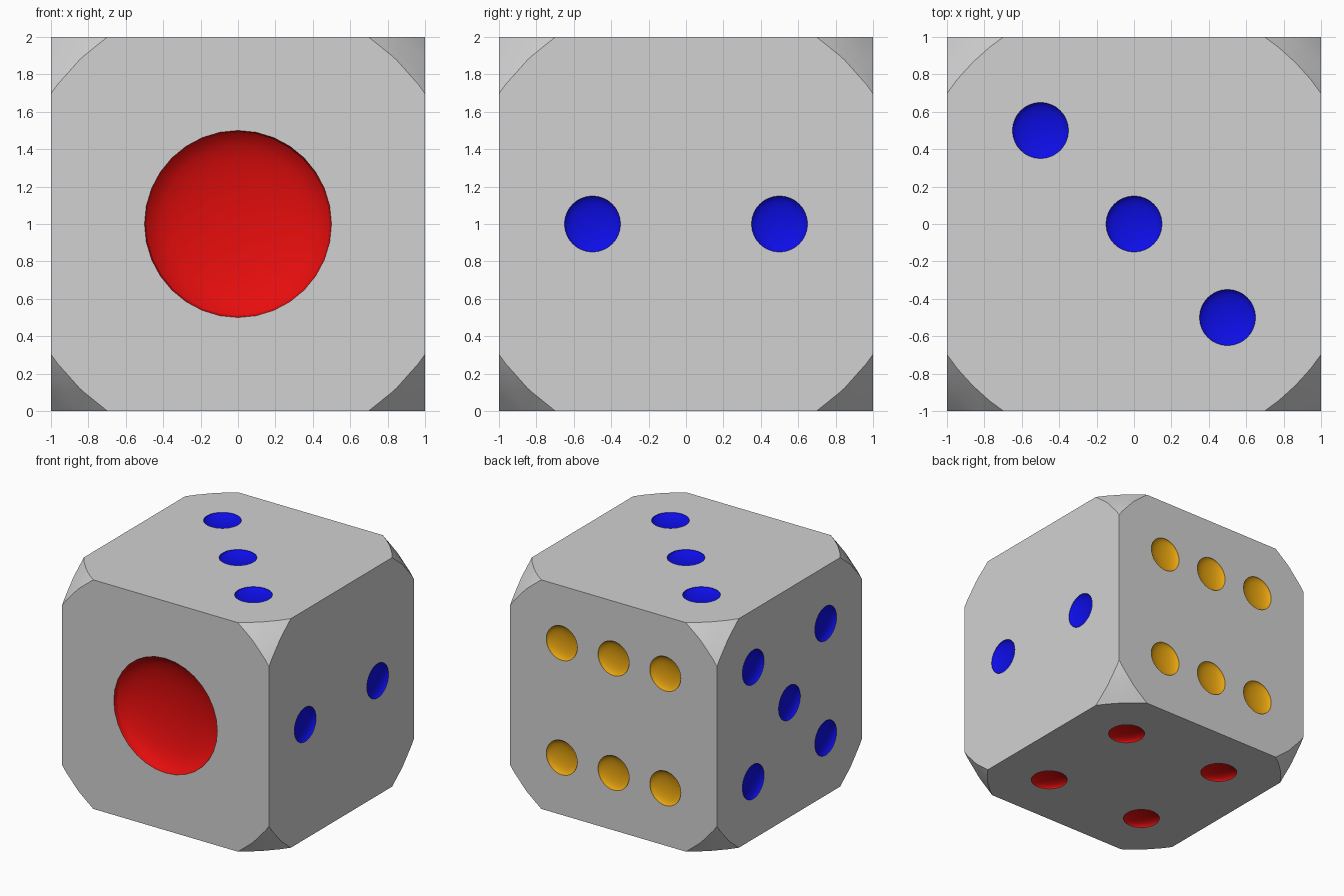
import bpy, bmesh, math
from mathutils import Matrix, Vector

if "Cube" in bpy.data.objects:
    bpy.data.objects.remove(bpy.data.objects["Cube"])


def material(name, rgb):
    m = bpy.data.materials.new(name)
    m.diffuse_color = (*rgb, 1)
    m.use_nodes = True
    m.node_tree.nodes["Principled BSDF"].inputs["Base Color"].default_value = m.diffuse_color
    return m


MATS = [material("body_grey", (0.64, 0.64, 0.64)),
        material("red", (0.8, 0.004, 0.004)),
        material("blue", (0.004, 0.004, 0.8)),
        material("amber", (0.8, 0.37, 0.005))]
RED, BLUE, AMBER = 1, 2, 3
CENTRE = Vector((0, 0, 1))


def make_object(name, bm):
    me = bpy.data.meshes.new(name)
    bm.to_mesh(me)
    bm.free()
    for m in MATS:
        me.materials.append(m)
    ob = bpy.data.objects.new(name, me)
    bpy.context.collection.objects.link(ob)
    return ob


def boolean(target, cutter, operation):
    mod = target.modifiers.new(operation.lower(), 'BOOLEAN')
    mod.operation = operation
    mod.solver = 'EXACT'
    mod.material_mode = 'INDEX'
    mod.object = cutter
    cutter.hide_render = True
    bpy.context.view_layer.objects.active = target
    bpy.ops.object.modifier_apply(modifier=mod.name)
    bpy.data.objects.remove(cutter)


# body: a cube whose corners are rounded by a sphere
bm = bmesh.new()
bmesh.ops.create_cube(bm, size=2, matrix=Matrix.Translation(CENTRE))
die = make_object("die_body", bm)
bm = bmesh.new()
bmesh.ops.create_uvsphere(bm, u_segments=64, v_segments=32, radius=1.578,
                          matrix=Matrix.Translation(CENTRE))
boolean(die, make_object("corner_cutter", bm), 'INTERSECT')

# pips: flattened spheres cut into each face (normal, colour, radius, depth, spots)
h = 0.5
diagonal = [(-h, h), (h, -h)]
corners = diagonal + [(-h, -h), (h, h)]
FACES = [((0, -1, 0), RED, 0.5, 0.15, [(0, 0)]),
         ((1, 0, 0), BLUE, 0.15, 0.045, [(-h, 0), (h, 0)]),
         ((0, 0, 1), BLUE, 0.15, 0.045, diagonal + [(0, 0)]),
         ((0, 0, -1), RED, 0.15, 0.045, corners),
         ((-1, 0, 0), BLUE, 0.15, 0.045, corners + [(0, 0)]),
         ((0, 1, 0), AMBER, 0.15, 0.045, corners + [(0, -h), (0, h)])]
bm = bmesh.new()
for normal, colour, radius, depth, spots in FACES:
    n = Vector(normal)
    # in-plane axes: the two remaining world axes, in x, y, z order
    a, b = [Vector(row) for row in Matrix.Identity(3) if abs(row.dot(n)) < 0.5]
    turn = n.to_track_quat('Z', 'Y').to_matrix().to_4x4()
    for u, v in spots:
        place = (Matrix.Translation(CENTRE + n + a * u + b * v) @ turn
                 @ Matrix.Diagonal((1, 1, depth / radius, 1)))
        made = bmesh.ops.create_uvsphere(bm, u_segments=32, v_segments=16,
                                         radius=radius, matrix=place)
        for vert in made["verts"]:
            for f in vert.link_faces:
                f.material_index = colour
boolean(die, make_object("pip_cutter", bm), 'DIFFERENCE')

# smooth dimples and corners, sharp rims
bpy.ops.object.select_all(action='DESELECT')
die.select_set(True)
bpy.context.view_layer.objects.active = die
bpy.ops.object.shade_smooth_by_angle(angle=math.radians(25))
